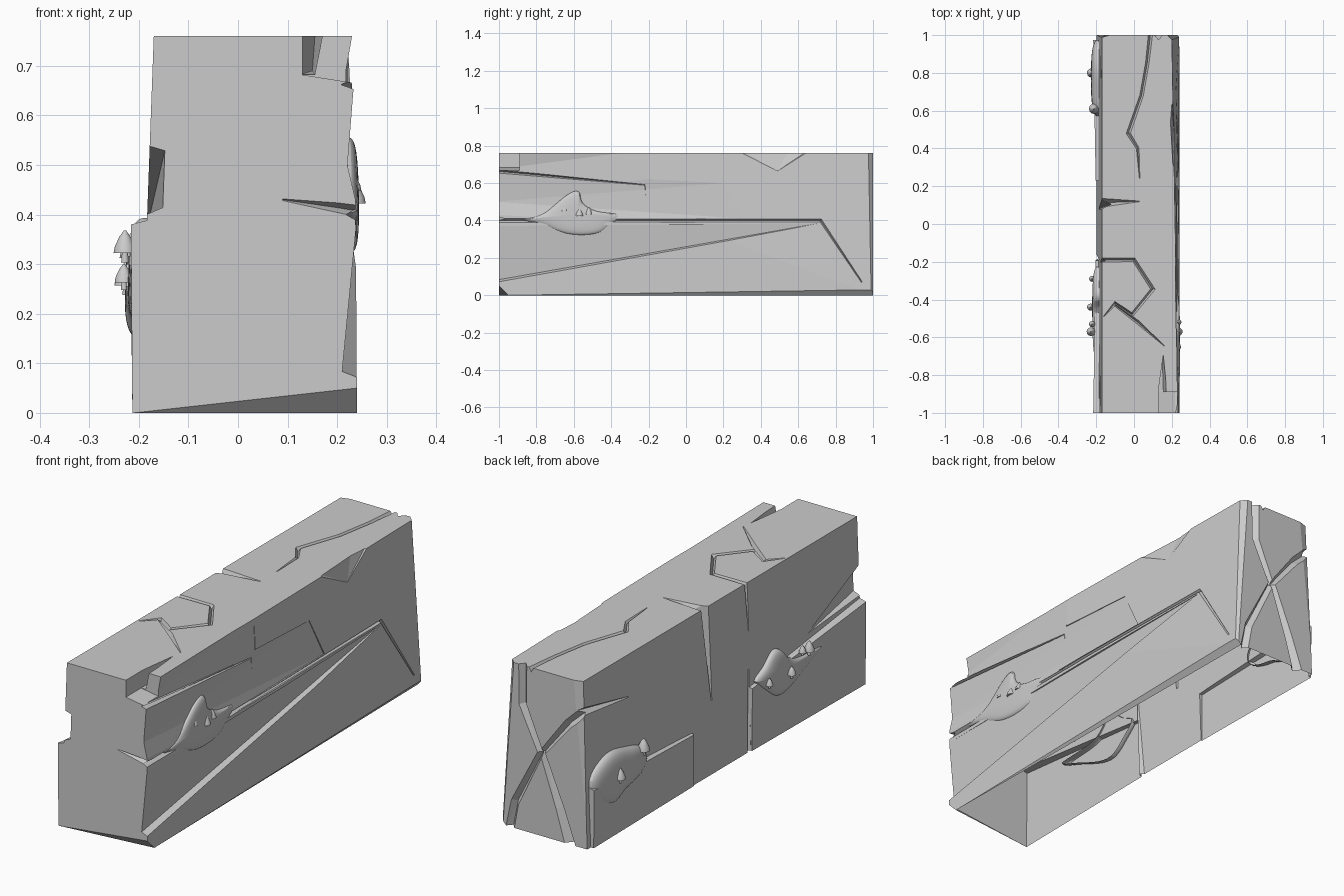
import bpy, bmesh, math
from mathutils import Vector


def make(name, bm):
    bmesh.ops.recalc_face_normals(bm, faces=bm.faces[:])
    me = bpy.data.meshes.new(name)
    bm.to_mesh(me)
    bm.free()
    ob = bpy.data.objects.new(name, me)
    bpy.context.collection.objects.link(ob)
    return ob


def hull_bm(pts):
    bm = bmesh.new()
    for p in pts:
        bm.verts.new(p)
    bmesh.ops.convex_hull(bm, input=bm.verts[:])
    loose = [v for v in bm.verts if not v.link_faces]
    bmesh.ops.delete(bm, geom=loose, context='VERTS')
    return bm


# Surface maps: (u, v, depth) on each side of the block
def R(y, z, d=0):
    top = 0.2175 - 0.0175 * y
    return Vector((0.24 + (top - 0.24) * z / 0.76 - d, y, z))

def L(y, z, d=0):
    return Vector((-0.198 + 0.037 * z + d, y, z))

def T(x, y, d=0):
    return Vector((x, y, 0.76 - d))

def B(x, z, d=0):
    return Vector((x, 1 - d, z))

def F(x, z, d=0):
    return Vector((x, -1 + d, z))


def slice_off(bm, co, no):
    bmesh.ops.bisect_plane(bm, geom=bm.verts[:] + bm.edges[:] + bm.faces[:],
                           plane_co=co, plane_no=no, clear_outer=True)
    edges = [e for e in bm.edges if e.is_boundary]
    bmesh.ops.contextual_create(bm, geom=edges)


# Main block with chamfered back corners and lower right edge
bm = hull_bm([f(y, z) for f in (L, R) for y in (-1, 1) for z in (0, 0.76)])
slice_off(bm, (0.203, 1, 0.38), (0.7, 0.7, 0.05))
slice_off(bm, (-0.165, 1, 0.4), (-0.3, 1, 0.03))
a, b, c = Vector((0.24, -0.95, 0)), Vector((0.24, 1, 0.03)), Vector((0.215, 1, 0))
n = (b - a).cross(c - a)
slice_off(bm, a, n if n.x > 0 else -n)
block = make("stone_block", bm)


def boolean(cutter, op='DIFFERENCE'):
    m = block.modifiers.new("cut", 'BOOLEAN')
    m.object, m.operation, m.solver = cutter, op, 'EXACT'
    bpy.context.view_layer.update()
    dg = bpy.context.evaluated_depsgraph_get()
    new = bpy.data.meshes.new_from_object(block.evaluated_get(dg))
    block.modifiers.clear()
    block.data = new
    bpy.data.objects.remove(cutter)


def groove(face, pts):
    """V-shaped crack along (u, v, half_width, depth) points."""
    bm = bmesh.new()
    rings = []
    for i, (u, v, w, d) in enumerate(pts):
        p = Vector((u, v))
        ds = []
        if i > 0:
            ds.append((p - Vector(pts[i - 1][:2])).normalized())
        if i < len(pts) - 1:
            ds.append((Vector(pts[i + 1][:2]) - p).normalized())
        t = sum(ds, Vector((0, 0))).normalized()
        s = Vector((-t.y, t.x)) * w
        sec = [(p - s, -0.06), (p - s, -0.001), (p, d), (p + s, -0.001), (p + s, -0.06)]
        rings.append([bm.verts.new(face(q.x, q.y, dd)) for q, dd in sec])
    for r0, r1 in zip(rings, rings[1:]):
        for k in range(5):
            bm.faces.new((r0[k], r0[(k + 1) % 5], r1[(k + 1) % 5], r1[k]))
    bm.faces.new(rings[0])
    bm.faces.new(rings[-1][::-1])
    bmesh.ops.triangulate(bm, faces=bm.faces[:])
    boolean(make("cutter", bm))


def chop(pts):
    boolean(make("cutter", hull_bm(pts)))


# Raised lower slabs on the left side
for y0, y1, z0, z1 in ((-1, -0.19, 0.405, 0.30), (0.975, 0.23, 0.29, 0.25)):
    pts = [(-0.12, y, z) for y, zz in ((y0, z0), (y1, z1)) for z in (0, zz)]
    pts += [(-0.213, y0, 0), (-0.216, y0, z0 - 0.025), (-0.203, y1, 0), (-0.203, y1, z1 - 0.015)]
    boolean(make("slab", hull_bm(pts)), 'UNION')

# Broken-out chunks: left front recess, top front corner and its crack, top right chip
chop([L(y, z, d) for y, z in ((-1.05, 0.405), (-1.05, 0.56), (-0.62, 0.37)) for d in (-0.06, 0.0)]
     + [L(-1.05, 0.42, 0.035), L(-1.05, 0.55, 0.035)])
chop([(x, y, z) for x, z in ((0.13, 0.682), (0.3, 0.655), (0.13, 0.8), (0.3, 0.8)) for y in (-1.1, -0.89)])
chop([(x, y, z) for x, z in ((0.13, 0.8), (0.178, 0.8), (0.13, 0.683), (0.155, 0.683)) for y in (-1.0, -0.88)]
     + [(0.158, -0.68, 0.8), (0.15, -0.72, 0.69)])
chop([R(0.2, 0.775, -0.03), R(0.49, 0.65, -0.02), R(0.71, 0.775, -0.03),
      R(0.66, 0.78, 0.008), R(0.28, 0.78, 0.008), R(0.49, 0.665, 0.0), R(0.55, 0.78, 0.018)])
# Right side facets leaning inward towards the front
chop([(x, -1.02, z) for x, z in ((0.238, 0.37), (0.21, 0.08), (0.3, 0.37), (0.3, 0.045))]
     + [R(0.71, 0.385), (0.3, 0.71, 0.385)])
chop([(x, -1.02, z) for x, z in ((0.243, 0.405), (0.221, 0.5), (0.234, 0.665), (0.3, 0.405), (0.3, 0.665))]
     + [R(0.3, 0.41), R(0.2, 0.6), (0.3, 0.3, 0.41), (0.3, 0.2, 0.6)])
chop([(x, -1.02, z) for x, z in ((0.217, 0.672), (0.236, 0.78), (0.3, 0.672), (0.3, 0.78))]
     + [R(-0.2, 0.595), (0.3, -0.2, 0.595), R(-0.2, 0.78), (0.3, -0.2, 0.78)])
# Front bottom wedge
a = Vector((-0.21, -1, 0))
b, c = (a + (p - a) * 1.2 for p in (Vector((0.24, -1, 0.05)), Vector((0.24, -0.95, 0))))
chop([p + o for p in (a, b, c) for o in (Vector(), Vector((0, -0.1, -0.1)))])

# Cracks: top
groove(T, [(0.09, 1.03, 0.012, 0.02), (0.07, 0.85, 0.01, 0.018), (0.04, 0.68, 0.01, 0.018),
           (-0.03, 0.48, 0.012, 0.018), (0.02, 0.4, 0.008, 0.012), (0.03, 0.24, 0.002, 0.004)])
groove(T, [(-0.22, -0.19, 0.012, 0.025), (0, -0.19, 0.011, 0.02), (0.1, -0.345, 0.013, 0.02),
           (-0.01, -0.48, 0.012, 0.02), (-0.1, -0.42, 0.011, 0.02), (-0.16, -0.49, 0.003, 0.005)])
groove(T, [(-0.1, -0.43, 0.006, 0.015), (0.02, -0.52, 0.01, 0.02), (0.16, -0.645, 0.002, 0.004)])
groove(T, [(-0.23, 0.11, 0.03, 0.06), (0.03, 0.12, 0.002, 0.004)])
# Cracks: right side
groove(R, [(-1.05, 0.667, 0.011, 0.03), (-0.22, 0.59, 0.005, 0.008), (-0.21, 0.48, 0.002, 0.004)])
groove(R, [(-1.05, 0.4, 0.012, 0.02), (-0.3, 0.4, 0.008, 0.01), (0.72, 0.4, 0.008, 0.01),
           (0.94, 0.07, 0.003, 0.005)])
groove(F, [(0.3, 0.398, 0.014, 0.05), (0.2, 0.414, 0.01, 0.03), (0.09, 0.43, 0.002, 0.005)])
# Cracks: left side
groove(L, [(0.11, 0.82, 0.03, 0.06), (0.08, 0.33, 0.003, 0.006)])
groove(L, [(-0.19, 0.82, 0.011, 0.03), (-0.2, 0.54, 0.002, 0.005)])
groove(L, [(-0.175, -0.03, 0.014, 0.02), (-0.19, 0.37, 0.003, 0.006)])
groove(L, [(1.03, 0.63, 0.02, 0.03), (0.67, 0.57, 0.002, 0.004)])
# Cracks: back
groove(B, [(0.13, 0.82, 0.022, 0.025), (0.13, 0.58, 0.02, 0.025), (0.04, 0.38, 0.016, 0.025),
           (0.17, 0.12, 0.02, 0.025), (0.2, -0.03, 0.022, 0.025)])
groove(B, [(-0.22, 0.66, 0.025, 0.035), (-0.1, 0.55, 0.02, 0.03), (0.03, 0.385, 0.016, 0.025),
           (-0.06, 0.15, 0.022, 0.03), (-0.12, -0.03, 0.028, 0.035)])

# The block is open underneath
bm = bmesh.new()
bm.from_mesh(block.data)
under = [f for f in bm.faces if all(abs(v.co.z) < 1e-4 for v in f.verts)]
bmesh.ops.delete(bm, geom=under, context='FACES')
bm.to_mesh(block.data)
bm.free()


def smooth(ob, angle=50):
    bpy.ops.object.select_all(action='DESELECT')
    ob.select_set(True)
    bpy.context.view_layer.objects.active = ob
    bpy.ops.object.shade_smooth_by_angle(angle=math.radians(angle))


# Moss patches: domes grown from an outline
def moss(name, face, outline, base, height):
    bm = bmesh.new()
    cu = sum(p[0] for p in outline) / len(outline)
    cv = sum(p[1] for p in outline) / len(outline)
    rings = [[bm.verts.new(face(cu + (u - cu) * s, cv + (v - cv) * s, -base - h)) for u, v in outline]
             for s, h in ((1.02, -0.02), (1.06, 0.004), (0.85, height * 0.8), (0.35, height))]
    k = len(outline)
    for r0, r1 in zip(rings, rings[1:]):
        for i in range(k):
            bm.faces.new((r0[i], r0[(i + 1) % k], r1[(i + 1) % k], r1[i]))
    bm.faces.new(rings[-1])
    ob = make(name, bm)
    smooth(ob)
    sub = ob.modifiers.new("soft", 'SUBSURF')
    sub.levels = sub.render_levels = 2


moss("moss_right", R, [(-0.92, 0.405), (-0.76, 0.42), (-0.68, 0.5), (-0.6, 0.56), (-0.56, 0.55),
     (-0.57, 0.49), (-0.48, 0.44), (-0.37, 0.44), (-0.35, 0.415), (-0.42, 0.375), (-0.46, 0.325),
     (-0.65, 0.32), (-0.76, 0.39)], -0.006, 0.017)
moss("moss_left_front", L, [(-0.2, 0.31), (-0.3, 0.33), (-0.35, 0.395), (-0.41, 0.39), (-0.45, 0.31),
     (-0.6, 0.3), (-0.76, 0.3), (-0.62, 0.26), (-0.49, 0.2), (-0.37, 0.17), (-0.3, 0.24)], 0.012, 0.022)
moss("moss_left_back", L, [(0.98, 0.31), (0.9, 0.36), (0.81, 0.385), (0.7, 0.35), (0.59, 0.33),
     (0.56, 0.23), (0.68, 0.19), (0.75, 0.19), (0.82, 0.13), (0.96, 0.21)], 0.01, 0.03)


# Mushrooms: lathed stem and pointed cap
def mushroom(pos, size):
    prof = [(0.009, -0.025), (0.007, 0), (0.027, -0.003), (0.024, 0.013), (0.013, 0.036), (0.003, 0.05)]
    bm = bmesh.new()
    n = 12
    rings = [[bm.verts.new(Vector(pos) + size * Vector((r * math.cos(i * math.tau / n),
              r * math.sin(i * math.tau / n), z))) for i in range(n)] for r, z in prof]
    for r0, r1 in zip(rings, rings[1:]):
        for i in range(n):
            bm.faces.new((r0[i], r0[(i + 1) % n], r1[(i + 1) % n], r1[i]))
    bm.faces.new(rings[0])
    bm.faces.new(rings[-1])
    smooth(make("mushroom", bm))


for x, y, z, s in ((-0.228, -0.57, 0.325, 0.85), (-0.222, -0.53, 0.33, 0.6), (-0.23, -0.44, 0.265, 0.7),
                   (-0.222, -0.29, 0.27, 0.6),
                   (-0.225, 0.8, 0.26, 0.9), (-0.212, 0.61, 0.315, 1.0),
                   (0.23, -0.65, 0.45, 0.7), (0.236, -0.57, 0.425, 0.8), (0.232, -0.52, 0.435, 0.7)):
    mushroom((x, y, z), s)
